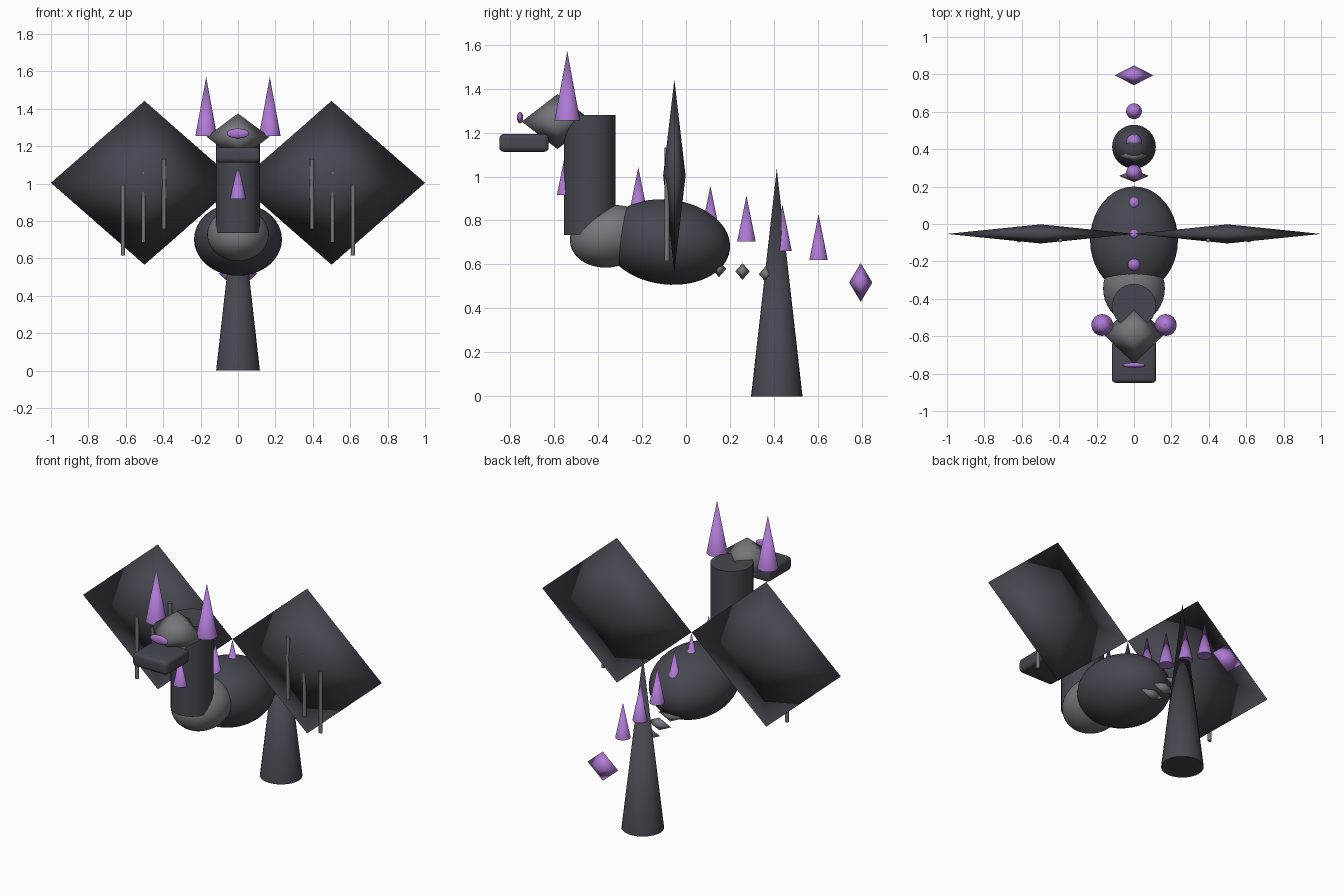
import bpy
import bmesh
from math import radians
from mathutils import Matrix

cube = bpy.data.objects.get("Cube")
if cube:
    bpy.data.objects.remove(cube, do_unlink=True)


def material(name, rgb):
    m = bpy.data.materials.new(name)
    m.use_nodes = True
    m.diffuse_color = (*rgb, 1)
    m.node_tree.nodes["Principled BSDF"].inputs["Base Color"].default_value = (*rgb, 1)
    return m


DARK = material("charcoal", (0.062, 0.062, 0.08))
GREY = material("slate grey", (0.18, 0.18, 0.2))
PURPLE = material("violet", (0.42, 0.19, 0.65))


def finish(name, bm, mat, loc, scale=(1, 1, 1), tilt=0, sharp=None):
    """Bake the scale, tilt about x and smooth shading into a new object."""
    bmesh.ops.transform(bm, verts=bm.verts, matrix=Matrix.Rotation(radians(tilt), 4, "X")
                        @ Matrix.Diagonal((*scale, 1)))
    mesh = bpy.data.meshes.new(name)
    bm.to_mesh(mesh)
    bm.free()
    mesh.materials.append(mat)
    ob = bpy.data.objects.new(name, mesh)
    ob.location = loc
    bpy.context.collection.objects.link(ob)
    mesh.shade_smooth()
    if sharp:
        mesh.set_sharp_from_angle(angle=radians(sharp))
    return ob


def ellipsoid(name, mat, loc, radii, tilt=0):
    bm = bmesh.new()
    bmesh.ops.create_uvsphere(bm, u_segments=40, v_segments=24, radius=1)
    return finish(name, bm, mat, loc, radii, tilt)


def diamond(name, mat, loc, radii):
    """Smooth-shaded octahedron."""
    bm = bmesh.new()
    ring = [bm.verts.new(p) for p in ((1, 0, 0), (0, 1, 0), (-1, 0, 0), (0, -1, 0))]
    top, bottom = bm.verts.new((0, 0, 1)), bm.verts.new((0, 0, -1))
    for i, a in enumerate(ring):
        b = ring[(i + 1) % 4]
        bm.faces.new((a, b, top))
        bm.faces.new((b, a, bottom))
    return finish(name, bm, mat, loc, radii)


def cone(name, mat, base, r1, r2, height):
    """Cone or cylinder standing on the point base."""
    bm = bmesh.new()
    bmesh.ops.create_cone(bm, cap_ends=True, segments=32, radius1=r1, radius2=r2,
                          depth=height, matrix=Matrix.Translation((0, 0, height / 2)))
    return finish(name, bm, mat, base, sharp=40)


# Torso, chest and neck
ellipsoid("body", DARK, (0, -0.085, 0.702), (0.235, 0.287, 0.193), -7)
ellipsoid("chest", GREY, (0, -0.345, 0.728), (0.165, 0.185, 0.14), 12)
cone("neck", DARK, (0, -0.438, 0.735), 0.118, 0.118, 0.545)

# Head, snout and nose
diamond("head", GREY, (0, -0.585, 1.25), (0.168, 0.162, 0.125))
ellipsoid("nose", PURPLE, (0, -0.755, 1.268), (0.06, 0.014, 0.026))
bm = bmesh.new()
bmesh.ops.create_cube(bm, size=1)
bmesh.ops.scale(bm, vec=(0.236, 0.225, 0.082), verts=bm.verts)
bmesh.ops.bevel(bm, geom=bm.edges[:], offset=0.022, segments=4, profile=0.5,
                affect="EDGES")
finish("snout", bm, DARK, (0, -0.737, 1.153), sharp=40)

# Horns, wings and wing rods on both sides
for side, s in (("left", 1), ("right", -1)):
    cone(f"horn_{side}", PURPLE, (s * 0.17, -0.54, 1.255), 0.058, 0, 0.315)
    diamond(f"wing_{side}", DARK, (s * 0.5, -0.053, 1.004), (0.5, 0.051, 0.438))
    for i in range(3):
        cone(f"wing_rod_{side}_{i + 1}", GREY,
             (s * (0.395 + 0.11 * i), -0.087, 0.757 - 0.071 * i), 0.011, 0.011, 0.375)

# Row of spikes descending along the back
for i in range(8):
    cone(f"back_spike_{i + 1}", PURPLE, (0, -0.545 + 0.164 * i, 0.917 - 0.0425 * i),
         0.042, 0, 0.21)

# Tail cone, tail links and tail tip
cone("tail", DARK, (0, 0.413, 0), 0.117, 0, 1.035)
for i in range(3):
    diamond(f"tail_link_{i + 1}", GREY, (0, 0.15 + 0.107 * i, 0.58 - 0.012 * i),
            (0.08, 0.033, 0.038))
diamond("tail_tip", PURPLE, (0, 0.795, 0.518), (0.103, 0.053, 0.088))
